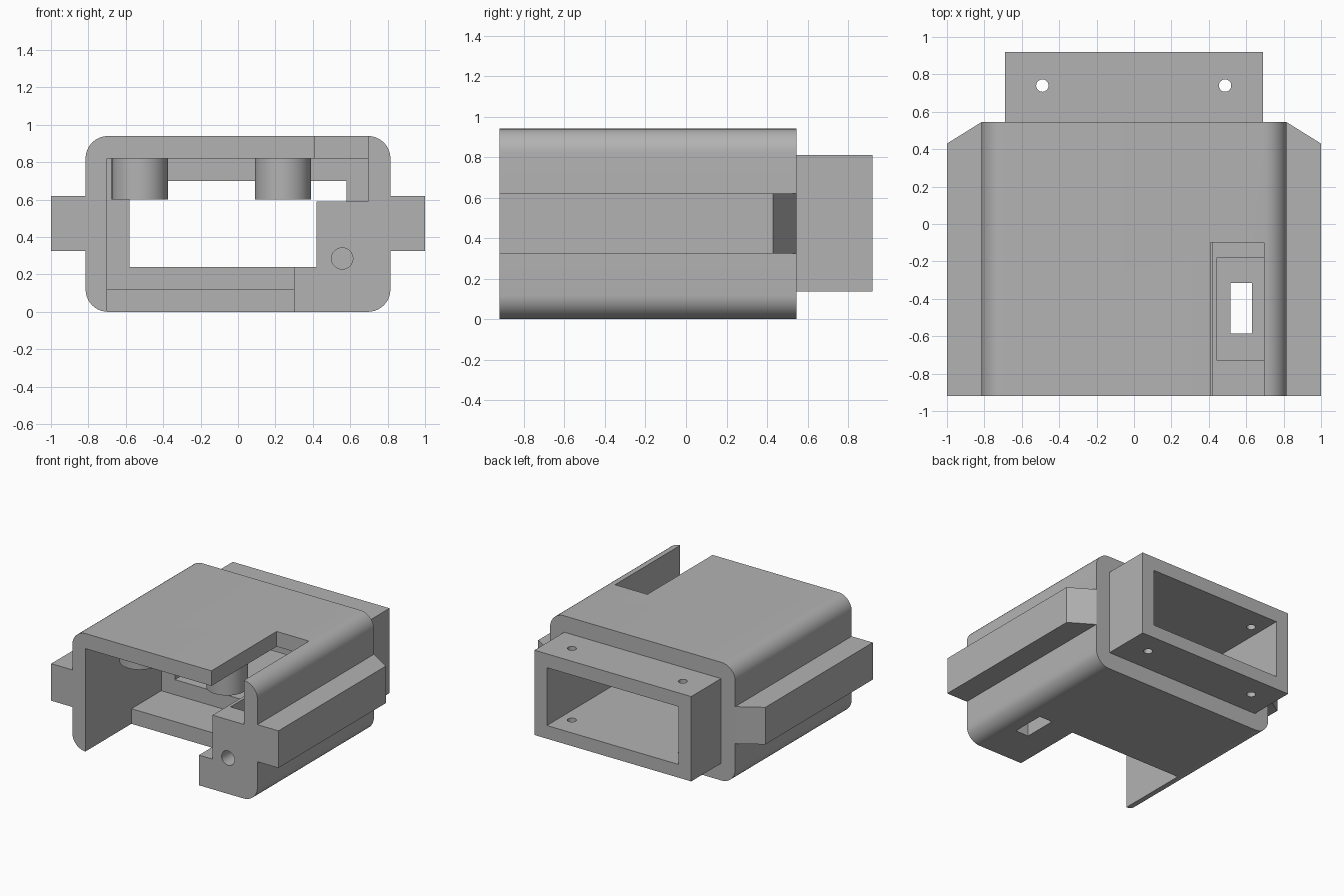
import bpy, bmesh, math

if "Cube" in bpy.data.objects:
    bpy.data.objects.remove(bpy.data.objects["Cube"])

grey = bpy.data.materials.new("plain grey")
grey.diffuse_color = (0.45, 0.45, 0.45, 1)
grey.use_nodes = True
grey.node_tree.nodes["Principled BSDF"].inputs["Base Color"].default_value = grey.diffuse_color


def extrude(name, pts, axis, lo, hi):
    """Prism from a 2D outline: axis 'y' uses (x, z) points, axis 'z' uses (x, y)."""
    place = (lambda p, t: (p[0], t, p[1])) if axis == 'y' else (lambda p, t: (p[0], p[1], t))
    bm = bmesh.new()
    a = [bm.verts.new(place(p, lo)) for p in pts]
    b = [bm.verts.new(place(p, hi)) for p in pts]
    bm.faces.new(a)
    bm.faces.new(b[::-1])
    n = len(pts)
    for i in range(n):
        bm.faces.new((a[i], b[i], b[(i + 1) % n], a[(i + 1) % n]))
    bmesh.ops.recalc_face_normals(bm, faces=bm.faces)
    me = bpy.data.meshes.new(name)
    bm.to_mesh(me)
    bm.free()
    me.materials.append(grey)
    ob = bpy.data.objects.new(name, me)
    bpy.context.collection.objects.link(ob)
    return ob


def box(name, x0, x1, y0, y1, z0, z1):
    return extrude(name, [(x0, y0), (x1, y0), (x1, y1), (x0, y1)], 'z', z0, z1)


def circle(cx, cy, r, n=48):
    return [(cx + r * math.cos(2 * math.pi * i / n), cy + r * math.sin(2 * math.pi * i / n))
            for i in range(n)]


def rounded(x, z0, z1, r, n=10):
    pts = []
    for cx, cz, start in ((x - r, z1 - r, 0), (r - x, z1 - r, 90), (r - x, z0 + r, 180), (x - r, z0 + r, 270)):
        for i in range(n + 1):
            a = math.radians(start + 90 * i / n)
            pts.append((cx + r * math.cos(a), cz + r * math.sin(a)))
    return pts


def combine(target, tool, op):
    m = target.modifiers.new(tool.name, 'BOOLEAN')
    m.operation, m.solver, m.object = op, 'EXACT', tool
    bpy.context.view_layer.objects.active = target
    bpy.ops.object.modifier_apply(modifier=m.name)
    bpy.data.objects.remove(tool)


def smooth(ob):
    bpy.ops.object.select_all(action='DESELECT')
    ob.select_set(True)
    bpy.context.view_layer.objects.active = ob
    bpy.ops.object.shade_smooth_by_angle(angle=math.radians(30))


F, B, W = -0.92, 0.545, 0.035      # front, back of body, inner back wall

# Rounded body with side rails and rear neck
housing = extrude("housing", rounded(0.815, 0, 0.94, 0.12), 'y', F, B)
for s in (-1, 1):
    rail = [(s * 0.75, F), (s, F), (s, 0.43), (s * 0.815, B), (s * 0.75, B)]
    combine(housing, extrude("rail", rail, 'z', 0.325, 0.62), 'UNION')
combine(housing, box("neck", -0.69, 0.69, 0.4, 0.92, 0.135, 0.81), 'UNION')

# Cavity around the stepped block, with the open floor, top slot and rear passage
cuts = [
    box("main_cavity", -0.70, 0.30, F - 0.1, W, 0.12, 0.82),
    box("step_cavity", 0.29, 0.42, F - 0.1, W, 0.24, 0.82),
    box("block_top_cavity", 0.41, 0.695, F - 0.1, W, 0.59, 0.82),
    box("behind_block", 0.41, 0.695, -0.10, W, 0.24, 0.82),
    box("rear_passage", -0.58, 0.58, W - 0.05, 1.0, 0.24, 0.70),
    box("floor_opening", -0.70, 0.30, F - 0.1, -0.34, -0.1, 0.2),
    box("top_slot", 0.41, 0.695, F - 0.1, -0.10, 0.75, 1.0),
    # Block pocket, its bottom window and the front wire hole
    box("pocket", 0.445, 0.695, -0.73, -0.18, 0.12, 0.70),
    box("window", 0.515, 0.63, -0.585, -0.315, -0.1, 0.2),
    extrude("wire_hole", circle(0.557, 0.285, 0.057), 'y', F - 0.1, -0.65),
]
# Screw holes through the neck
for x in (-0.49, 0.487):
    cuts.append(extrude("screw_hole", circle(x, 0.74, 0.033, 32), 'z', 0, 1))
for c in cuts:
    combine(housing, c, 'DIFFERENCE')
smooth(housing)

# Round posts hanging from the ceiling
for name, x in (("left_post", -0.525), ("right_post", 0.24)):
    smooth(extrude(name, circle(x, -0.48, 0.15), 'z', 0.60, 0.82))
